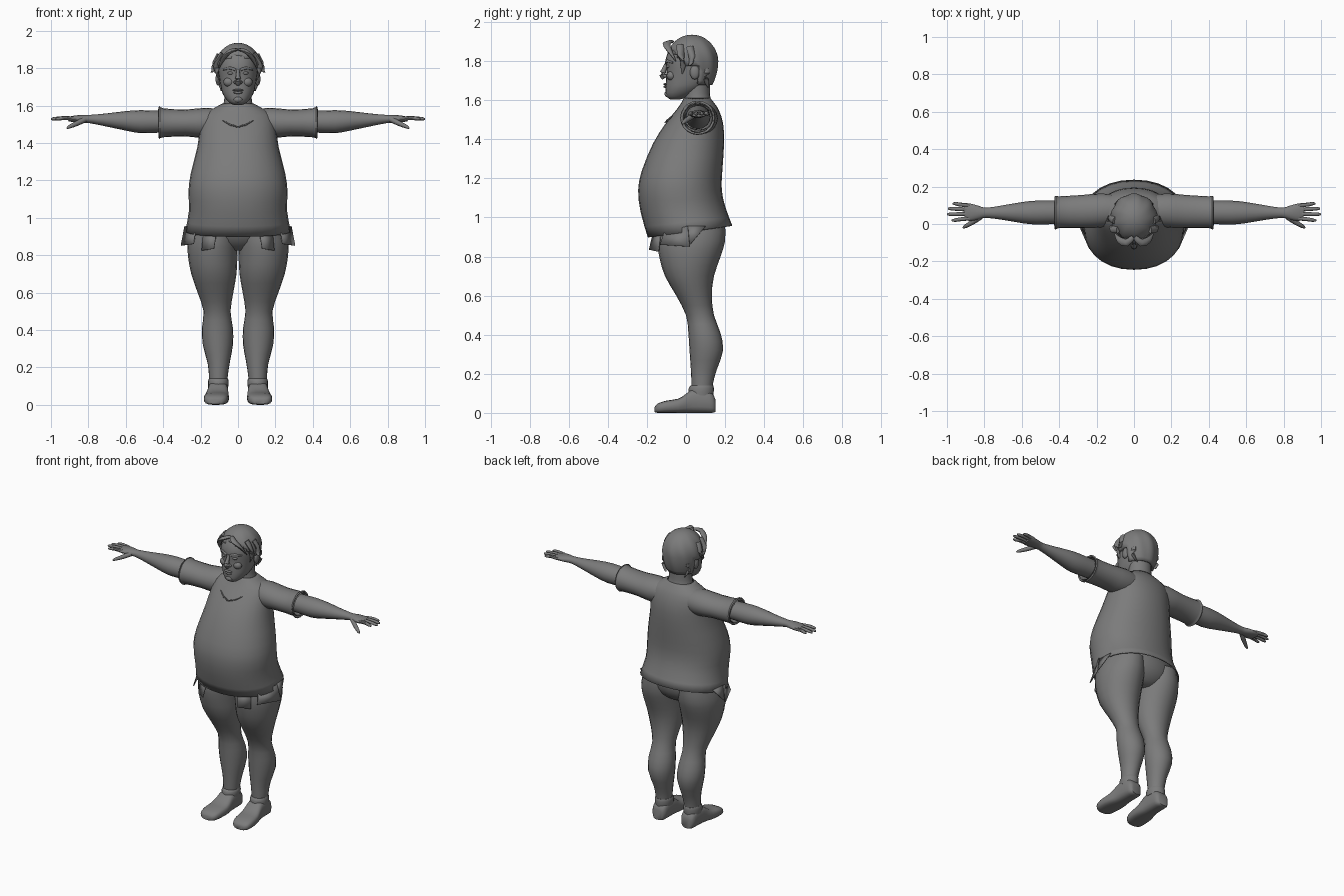
import bpy, bmesh, math
from mathutils import Vector

GREY = bpy.data.materials.new("plain grey")
GREY.diffuse_color = (0.2, 0.2, 0.2, 1)


def finish(name, bm, mirror=False, thick=0):
    """Turn a bmesh into a smooth shaded object, optionally mirrored or given thickness."""
    bmesh.ops.recalc_face_normals(bm, faces=bm.faces[:])
    me = bpy.data.meshes.new(name)
    bm.to_mesh(me)
    bm.free()
    me.materials.append(GREY)
    ob = bpy.data.objects.new(name, me)
    bpy.context.collection.objects.link(ob)
    bpy.ops.object.select_all(action='DESELECT')
    bpy.context.view_layer.objects.active = ob
    ob.select_set(True)
    bpy.ops.object.shade_smooth_by_angle(angle=math.radians(45))
    if thick:
        ob.modifiers.new("thickness", 'SOLIDIFY').thickness = thick
    if mirror:
        ob.modifiers.new("mirror", 'MIRROR').use_clip = False
    return ob


def smooth(rows, steps):
    """Catmull-Rom interpolation between rows of numbers."""
    out = []
    for i in range(len(rows) - 1):
        quad = (rows[max(i - 1, 0)], rows[i], rows[i + 1], rows[min(i + 2, len(rows) - 1)])
        for s in range(steps):
            t = s / steps
            out.append([b + 0.5 * t * (c - a + t * (2*a - 5*b + 4*c - d + t * (3*(b - c) + d - a)))
                        for a, b, c, d in zip(*quad)])
    return out + [list(rows[-1])]


def bridge(bm, rings, caps):
    n = len(rings[0])
    for r, q in zip(rings, rings[1:]):
        for i in range(n):
            bm.faces.new((r[i], r[(i + 1) % n], q[(i + 1) % n], q[i]))
    if caps:
        bm.faces.new(rings[0])
        bm.faces.new(rings[-1])


def loft(name, axis, rows, sides=20, power=2.0, caps=True, steps=2, warp=None, **kw):
    """Rows: position on the axis, then low/high limits of the two other directions."""
    bm = bmesh.new()
    rings = []
    for p, a0, a1, b0, b1 in smooth(rows, steps):
        ring = []
        for i in range(sides):
            t = 2 * math.pi * i / sides
            c, s = math.cos(t), math.sin(t)
            a = (a0 + a1) / 2 + (a1 - a0) / 2 * math.copysign(abs(c) ** (2 / power), c)
            b = (b0 + b1) / 2 + (b1 - b0) / 2 * math.copysign(abs(s) ** (2 / power), s)
            co = {'z': (a, b, p), 'x': (p, a, b), 'y': (a, p, b)}[axis]
            ring.append(bm.verts.new(warp(*co) if warp else co))
        rings.append(ring)
    bridge(bm, rings, caps)
    return finish(name, bm, **kw)


def tube(name, points, sides=8, flat=1.0, **kw):
    """Tapered tube along points of x, y, z, radius."""
    bm = bmesh.new()
    rows = smooth(points, 2)
    rings = []
    for k, (x, y, z, r) in enumerate(rows):
        d = Vector(rows[min(k + 1, len(rows) - 1)][:3]) - Vector(rows[max(k - 1, 0)][:3])
        q = d.to_track_quat('Z', 'Y')
        rings.append([bm.verts.new(Vector((x, y, z)) + q @ Vector((
            r * math.cos(2 * math.pi * i / sides), r * flat * math.sin(2 * math.pi * i / sides), 0)))
            for i in range(sides)])
    bridge(bm, rings, True)
    return finish(name, bm, **kw)


def ball(name, center, radii, mirror=False):
    bm = bmesh.new()
    bmesh.ops.create_uvsphere(bm, u_segments=12, v_segments=8, radius=1)
    for v in bm.verts:
        v.co = Vector(c + r * p for c, r, p in zip(center, radii, v.co))
    return finish(name, bm, mirror)


def sheet(name, pts):
    bm = bmesh.new()
    bm.faces.new([bm.verts.new(p) for p in pts])
    return finish(name, bm, mirror=True, thick=0.005)


# shirt, open below with a hem that rises towards the back
def hem_tilt(x, y, z):
    return x, y, z + 0.14 * y * max(0, min(1, (1.12 - z) / 0.19))


loft("shirt", 'z', [
    (0.925, -.282, .282, -.195, .237), (1.04, -.262, .262, -.232, .202),
    (1.14, -.265, .265, -.245, .183), (1.24, -.252, .252, -.226, .186),
    (1.38, -.217, .217, -.168, .195), (1.48, -.203, .203, -.105, .19),
    (1.55, -.185, .185, -.05, .168), (1.585, -.13, .13, -.025, .145),
    (1.61, -.085, .085, -.012, .125)],
    sides=28, power=2.15, caps=False, warp=hem_tilt, thick=0.006)

# ragged strips on the hem
sheet("front_hem_strip", [(.115, -.168, .93), (.185, -.13, .93), (.195, -.142, .825), (.13, -.19, .835)])
sheet("side_hem_strip", [(.225, -.11, .925), (.282, .01, .955), (.302, .02, .85), (.235, -.132, .86)])
sheet("side_hem_corner", [(.278, .0, .955), (.27, .1, .955), (.302, .02, .86)])

# neckline creases
tube("neckline_crease", [(.08, -.07, 1.52, .003), (.04, -.095, 1.497, .005), (-.01, -.108, 1.485, .002)],
     mirror=True)

# sleeves with an open, slightly flared cuff
loft("sleeve", 'x', [
    (.06, .0, .15, 1.44, 1.575), (.17, -.018, .163, 1.425, 1.588), (.28, -.022, .155, 1.435, 1.578),
    (.4, -.022, .148, 1.43, 1.585), (.418, -.03, .15, 1.422, 1.597), (.425, -.026, .145, 1.428, 1.59)],
    caps=False, mirror=True, thick=0.015)

# arms, hands, fingers
loft("arm", 'x', [
    (.3, .0, .125, 1.455, 1.57), (.42, .0, .125, 1.455, 1.572), (.52, -.003, .125, 1.452, 1.575),
    (.6, .005, .117, 1.466, 1.57), (.7, .022, .1, 1.487, 1.558), (.79, .033, .087, 1.505, 1.55),
    (.83, .025, .097, 1.508, 1.55), (.875, .016, .109, 1.511, 1.546), (.905, .022, .108, 1.515, 1.54)],
    sides=16, mirror=True)
for label, y0, y1, tip in (("index", .03, .02, .975), ("middle", .054, .052, 1.0),
                           ("ring", .077, .082, .995), ("little", .099, .109, .97)):
    tube(label + "_finger", [(.88, y0, 1.53, .011), (.93, (y0 + y1) / 2, 1.533, .0105),
                             (tip - .015, y1, 1.529, .009), (tip, y1, 1.527, .004)], mirror=True)
tube("thumb", [(.82, .04, 1.525, .016), (.86, .012, 1.505, .014), (.9, -.012, 1.487, .01),
               (.915, -.02, 1.478, .004)], mirror=True)

# hips and legs
loft("hips", 'z', [
    (.825, -.09, .09, -.05, .12), (.87, -.2, .2, -.11, .175), (.95, -.25, .25, -.145, .2),
    (1.05, -.24, .24, -.16, .18)], sides=24)
loft("leg", 'z', [
    (.1, .06, .15, .03, .135), (.15, .055, .155, .028, .138), (.22, .045, .162, .025, .157),
    (.32, .027, .188, .018, .19), (.41, .027, .193, .012, .176), (.5, .04, .184, .0, .143),
    (.6, .025, .216, -.05, .132), (.7, .008, .25, -.108, .143), (.8, .003, .268, -.137, .177),
    (.88, .0, .268, -.148, .2), (.96, .01, .245, -.135, .2)], mirror=True)

# shoes and ankle cuffs
loft("shoe", 'y', [
    (-.16, .09, .15, .004, .03), (-.145, .065, .175, 0, .048), (-.1, .052, .183, 0, .063),
    (-.04, .048, .178, 0, .073), (.0, .05, .168, 0, .098), (.035, .053, .162, 0, .122),
    (.1, .055, .158, 0, .12), (.135, .06, .153, 0, .1), (.15, .075, .14, .005, .07)],
    sides=18, power=3, mirror=True)
loft("ankle_cuff", 'z', [
    (.09, .053, .159, .015, .14), (.125, .05, .16, .014, .143), (.14, .055, .155, .025, .139)],
    mirror=True)

# neck and head
loft("neck", 'z', [(1.54, -.1, .1, -.01, .15), (1.61, -.077, .077, -.01, .125),
                   (1.66, -.073, .073, -.01, .122), (1.74, -.075, .075, -.01, .12)])
loft("head", 'z', [
    (1.604, -.025, .025, -.08, -.03), (1.62, -.052, .052, -.101, .02), (1.66, -.081, .081, -.104, .085),
    (1.7, -.092, .092, -.103, .125), (1.76, -.102, .102, -.1, .142), (1.81, -.104, .104, -.104, .148),
    (1.87, -.092, .092, -.08, .135), (1.91, -.055, .055, -.04, .09)], sides=24, power=2.2)

# face
tube("nose", [(0, -.098, 1.79, .009), (0, -.113, 1.755, .012), (0, -.119, 1.73, .018), (0, -.11, 1.712, .012)])
ball("nostril", (.014, -.107, 1.724), (.01, .012, .009), True)
ball("eye", (.038, -.088, 1.773), (.018, .013, .009), True)
tube("brow", [(.012, -.102, 1.79, .007), (.042, -.095, 1.8, .008), (.078, -.067, 1.792, .005)], mirror=True)
ball("cheek", (.048, -.075, 1.725), (.03, .024, .025), True)
ball("upper_lip", (0, -.104, 1.682), (.03, .012, .006))
ball("lower_lip", (0, -.104, 1.669), (.025, .011, .007))
ball("chin", (0, -.092, 1.632), (.026, .018, .018))
ball("ear", (.106, .045, 1.742), (.014, .025, .036), True)

# hair cap with wavy strands, cut away around the face and ears
bm = bmesh.new()
bmesh.ops.create_uvsphere(bm, u_segments=40, v_segments=24, radius=1)
for v in bm.verts:
    a = math.atan2(v.co.y, v.co.x)
    k = 1 + .025 * math.sin(9 * a + 3 * v.co.z) * (1 - v.co.z ** 2)
    v.co = (v.co.x * .124 * k, .031 + v.co.y * .131 * k, 1.8 + v.co.z * (.135 if v.co.z > 0 else .2))
gone = []
for f in bm.faces:
    c = f.calc_center_median()
    face_gap = c.y < 0 and c.z < 1.785 - .95 * c.y
    ear_gap = c.z < 1.765 and c.y < .07
    if c.z < 1.68 or face_gap or ear_gap:
        gone.append(f)
bmesh.ops.delete(bm, geom=gone, context='FACES')
finish("hair_cap", bm, thick=0.02)

# loose locks around the face and sides
tube("fringe_lock", [(.005, -.07, 1.9, .012), (.04, -.1, 1.89, .02), (.078, -.085, 1.855, .017),
                     (.102, -.052, 1.8, .003)], flat=.6, mirror=True)
tube("temple_lock", [(.085, -.03, 1.88, .02), (.115, -.025, 1.83, .02), (.113, -.015, 1.775, .014),
                     (.1, -.02, 1.735, .003)], flat=.6, mirror=True)
tube("side_lock", [(.1, .02, 1.87, .022), (.126, .03, 1.825, .018), (.13, .025, 1.79, .013),
                   (.146, .015, 1.777, .002)], flat=.7, mirror=True)
tube("nape_lock", [(.085, .1, 1.76, .025), (.09, .1, 1.71, .018), (.07, .115, 1.665, .004)], flat=.6, mirror=True)
